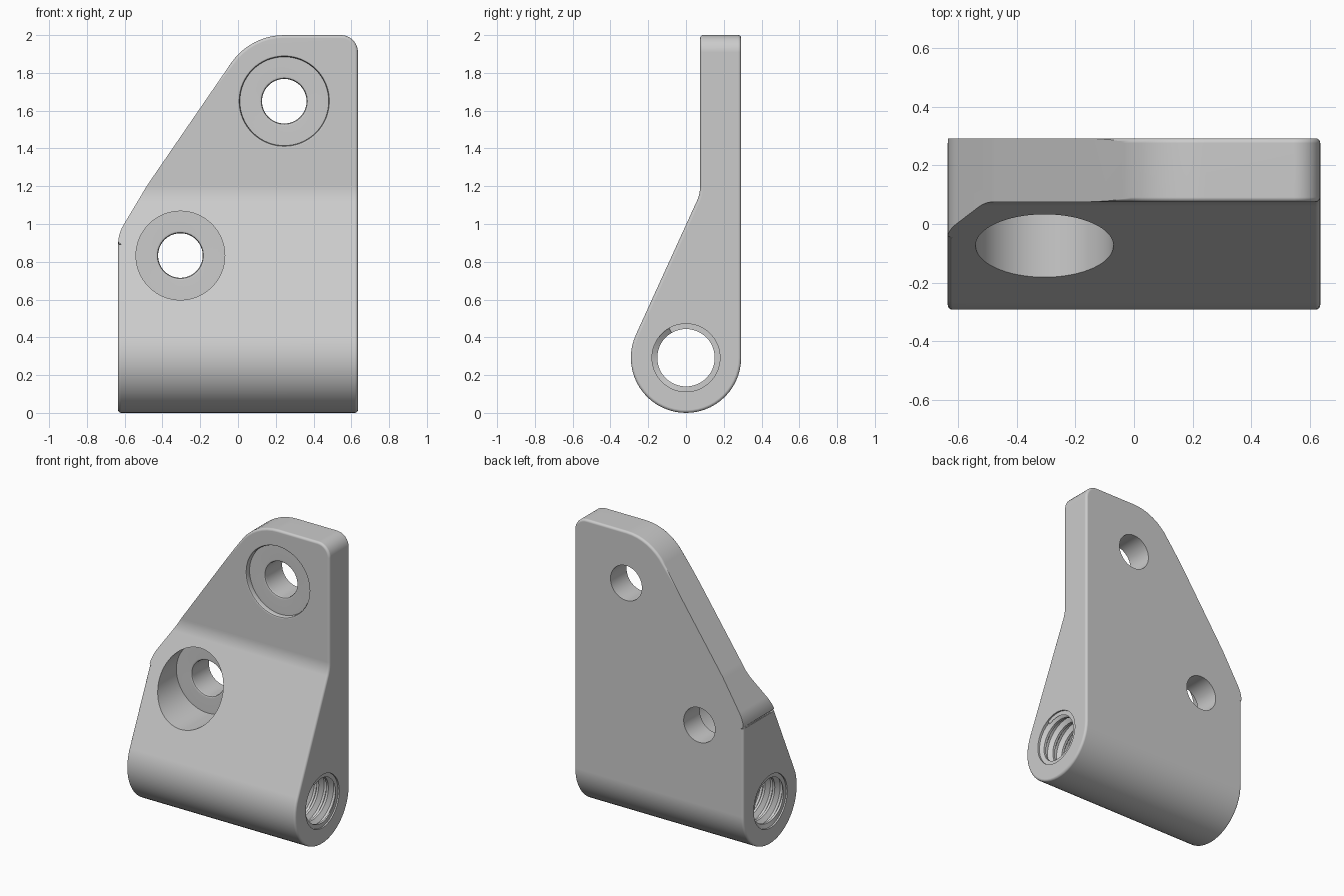
import bpy, bmesh, math
from mathutils import Vector, Matrix

old = bpy.data.objects.get("Cube")
if old:
    bpy.data.objects.remove(old, do_unlink=True)

HALF = 0.635      # half width in x
R = 0.292         # radius of the rounded foot
GREY = (0.6, 0.6, 0.6, 1)

metal = bpy.data.materials.new("plain_grey")
metal.use_nodes = True
metal.diffuse_color = GREY
metal.node_tree.nodes["Principled BSDF"].inputs["Base Color"].default_value = GREY


def finish(bm, name):
    bmesh.ops.recalc_face_normals(bm, faces=bm.faces[:])
    mesh = bpy.data.meshes.new(name)
    bm.to_mesh(mesh)
    bm.free()
    mesh.materials.append(metal)
    ob = bpy.data.objects.new(name, mesh)
    bpy.context.collection.objects.link(ob)
    return ob


def rounded(corners, steps=8):
    """Polygon from (a, b, radius) corners, each filleted to its radius."""
    out = []
    for i, (a, b, r) in enumerate(corners):
        p = Vector((a, b))
        if r == 0:
            out.append(p)
            continue
        u = (Vector(corners[i - 1][:2]) - p).normalized()
        v = (Vector(corners[(i + 1) % len(corners)][:2]) - p).normalized()
        half = u.angle(v) / 2
        centre = p + (u + v).normalized() * r / math.sin(half)
        start = p + u * r / math.tan(half) - centre
        end = p + v * r / math.tan(half) - centre
        turn = math.atan2(start.x * end.y - start.y * end.x, start.dot(end))
        for k in range(steps + 1):
            out.append(centre + Matrix.Rotation(turn * k / steps, 2) @ start)
    return out


def prism(name, points, place, depth):
    bm = bmesh.new()
    rings = [[bm.verts.new(place(p, d)) for p in points] for d in (-depth, depth)]
    bm.faces.new(rings[0])
    bm.faces.new(rings[1])
    n = len(points)
    for i in range(n):
        j = (i + 1) % n
        bm.faces.new((rings[0][i], rings[0][j], rings[1][j], rings[1][i]))
    return finish(bm, name)


def lathe(name, profile, place, sides=64):
    """Closed turned solid from (radius, distance along axis) pairs."""
    bm = bmesh.new()
    rings = []
    for r, t in profile:
        angles = [math.tau * i / sides for i in range(sides)]
        rings.append([bm.verts.new(place(r * math.cos(a), r * math.sin(a), t)) for a in angles])
    for lo, hi in zip(rings, rings[1:]):
        for i in range(sides):
            j = (i + 1) % sides
            bm.faces.new((lo[i], lo[j], hi[j], hi[i]))
    bm.faces.new(rings[0])
    bm.faces.new(rings[-1])
    return finish(bm, name)


def boolean(target, tool, operation):
    mod = target.modifiers.new("cut", "BOOLEAN")
    mod.operation = operation
    mod.solver = "EXACT"
    mod.object = tool
    bpy.ops.object.select_all(action="DESELECT")
    bpy.context.view_layer.objects.active = target
    target.select_set(True)
    bpy.ops.object.modifier_apply(modifier=mod.name)
    bpy.data.objects.remove(tool, do_unlink=True)


def smooth(ob):
    bpy.ops.object.select_all(action="DESELECT")
    bpy.context.view_layer.objects.active = ob
    ob.select_set(True)
    bpy.ops.object.shade_smooth_by_angle(angle=math.radians(32))
    mod = ob.modifiers.new("flat_normals", "WEIGHTED_NORMAL")
    mod.keep_sharp = True


# Side profile: round foot, sloping front, thin upright plate
lean = math.radians(24.6)
sweep = math.pi + lean
foot = []
for k in range(33):
    a = -sweep * k / 32
    foot.append((R * math.cos(a), R + R * math.sin(a), 0))
side = rounded(foot + [(0.075, 1.16, 0.2), (0.075, 2.3, 0), (R, 2.3, 0)])
bracket = prism("bracket_body", side, lambda p, d: (d, p.x, p.y), 0.8)

# Front outline trims the body to its tapered shape
outline = rounded([(-HALF, -0.2, 0), (HALF, -0.2, 0), (HALF, 2, 0.09),
                   (0.065, 2, 0.34), (-0.48, 1.206, 0.5), (-HALF, 0.947, 0.2)])
trim = prism("outline_cutter", outline, lambda p, d: (p.x, d, p.y), 0.6)
boolean(bracket, trim, "INTERSECT")

# Small rounded edges on the ends and the top, the taper stays sharp
bm = bmesh.new()
bm.from_mesh(bracket.data)
bmesh.ops.remove_doubles(bm, verts=bm.verts[:], dist=0.0002)
edges = []
for e in bm.edges:
    mid = (e.verts[0].co + e.verts[1].co) / 2
    at_end = mid.x > HALF - 0.001 or mid.x < -HALF + 0.0002
    if len(e.link_faces) == 2 and e.calc_face_angle() > 0.7 and (at_end or mid.z > 1.85):
        edges.append(e)
bmesh.ops.bevel(bm, geom=edges, offset=0.016, offset_type="OFFSET", segments=4,
                profile=0.5, affect="EDGES", clamp_overlap=False)
bm.to_mesh(bracket.data)
bm.free()

# Two counterbored screw holes running front to back
FLOOR = 0.11
hole = [(0.118, 0.5), (0.118, FLOOR + 0.014), (0.122, FLOOR + 0.004), (0.132, FLOOR), (0.235, FLOOR)]
flare = [(0.235, 0.088), (0.239, 0.079), (0.248, 0.074), (0.248, -0.6)]
for cx, cz, mouth in ((0.245, 1.65, flare), (-0.305, 0.833, [(0.235, -0.6)])):
    cutter = lathe("screw_hole_cutter", hole + mouth,
                   lambda a, b, t: (cx + a, t, cz + b))
    boolean(bracket, cutter, "DIFFERENCE")

# Bore through the foot
bore = lathe("bore_cutter", [(0.18, -0.8), (0.18, 0.8)], lambda a, b, t: (t, a, R + b))
boolean(bracket, bore, "DIFFERENCE")
smooth(bracket)

# Helical thread ridge inside the bore
PITCH, STEPS, LIMIT = 0.072, 48, 0.625
section = [(-0.032, 0.186), (-0.008, 0.152), (0.008, 0.152), (0.032, 0.186)]
bm = bmesh.new()
previous = None
for k in range(int(2 * 0.66 / PITCH * STEPS) + 1):
    a = math.tau * k / STEPS
    x = -0.66 + PITCH * k / STEPS
    ring = [bm.verts.new((max(-LIMIT, min(LIMIT, x + dx)), r * math.cos(a), R + r * math.sin(a)))
            for dx, r in section]
    if previous:
        for i in range(4):
            j = (i + 1) % 4
            bm.faces.new((previous[i], previous[j], ring[j], ring[i]))
    previous = ring
thread = finish(bm, "internal_thread")
smooth(thread)
